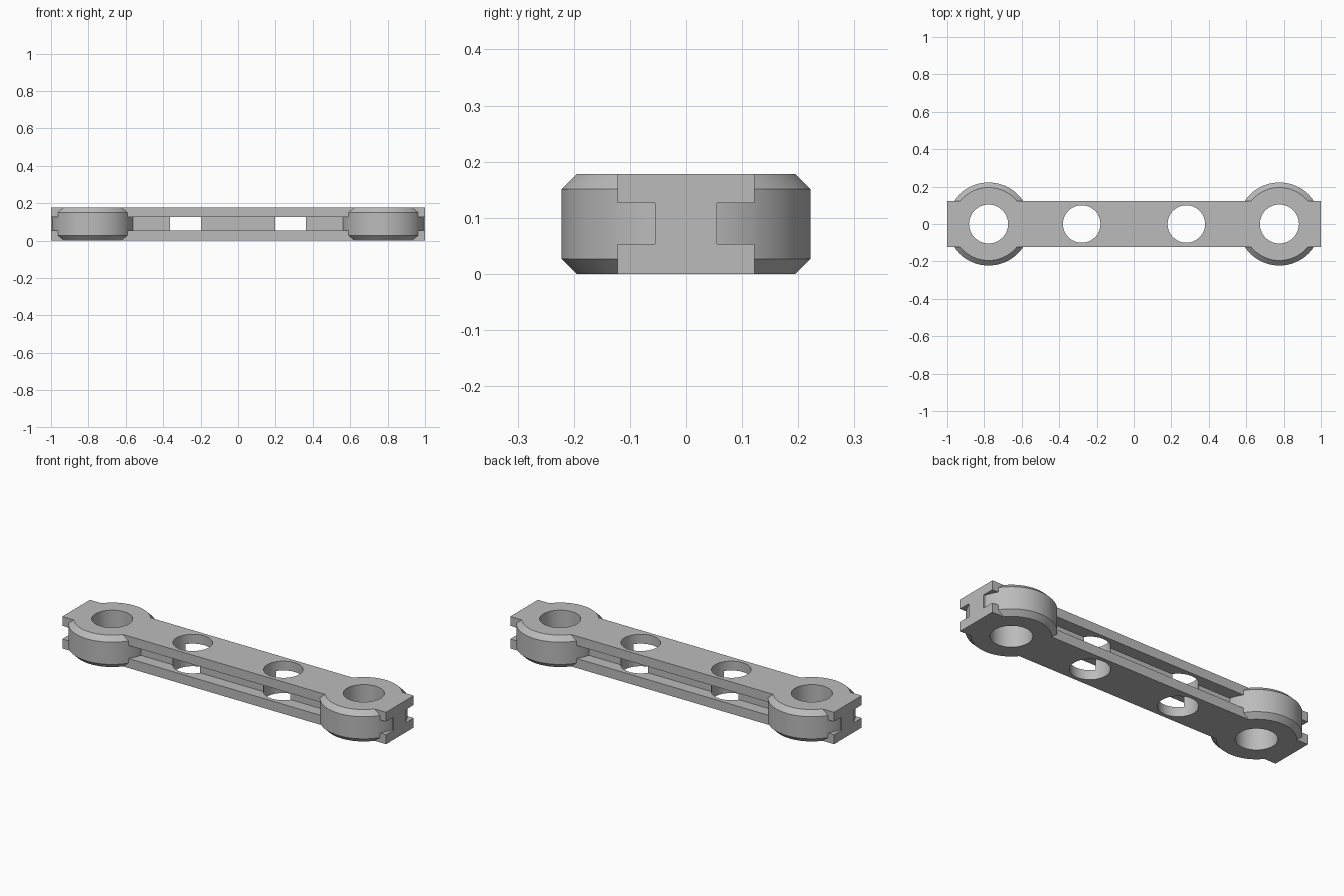
import bpy
import bmesh
import math

HEIGHT = 0.178
HALF_WIDTH = 0.122
WEB = 0.055                 # half thickness of the central web
GROOVE = (0.053, 0.126)     # bottom and top of the side grooves
BOSS_X, BOSS_R, CHAMFER = 0.777, 0.222, 0.027
HOLES = ((BOSS_X, 0.104), (0.28, 0.1))

if "Cube" in bpy.data.objects:
    bpy.data.objects.remove(bpy.data.objects["Cube"], do_unlink=True)

grey = bpy.data.materials.new("plain grey")
grey.use_nodes = True
colour = (0.5, 0.5, 0.5, 1)
grey.diffuse_color = colour
grey.node_tree.nodes["Principled BSDF"].inputs["Base Color"].default_value = colour


def finish(name, bm):
    bmesh.ops.recalc_face_normals(bm, faces=bm.faces)
    mesh = bpy.data.meshes.new(name)
    bm.to_mesh(mesh)
    bm.free()
    mesh.materials.append(grey)
    obj = bpy.data.objects.new(name, mesh)
    bpy.context.collection.objects.link(obj)
    return obj


def cylinder(name, x, radius, bottom, top, chamfer=0):
    """Upright cylinder, with optional chamfered rims."""
    bm = bmesh.new()
    bmesh.ops.create_cone(bm, cap_ends=True, segments=96, radius1=radius,
                          radius2=radius, depth=top - bottom)
    bmesh.ops.translate(bm, verts=bm.verts, vec=(x, 0, (top + bottom) / 2))
    if chamfer:
        rims = [e for e in bm.edges
                if abs(e.verts[0].co.z - e.verts[1].co.z) < 1e-4]
        bmesh.ops.bevel(bm, geom=rims, offset=chamfer, segments=1,
                        affect='EDGES')
    return finish(name, bm)


def combine(target, tool, operation):
    mod = target.modifiers.new(operation.lower(), 'BOOLEAN')
    mod.operation = operation
    mod.solver = 'EXACT'
    mod.object = tool
    bpy.context.view_layer.objects.active = target
    bpy.ops.object.modifier_apply(modifier=mod.name)
    bpy.data.objects.remove(tool, do_unlink=True)


# Beam: an H-shaped section extruded along x
low, high = GROOVE
half = [(HALF_WIDTH, 0), (HALF_WIDTH, low), (WEB, low),
        (WEB, high), (HALF_WIDTH, high), (HALF_WIDTH, HEIGHT)]
section = half + [(-y, z) for y, z in reversed(half)]
bm = bmesh.new()
face = bm.faces.new([bm.verts.new((-1, y, z)) for y, z in section])
ends = bmesh.ops.extrude_face_region(bm, geom=[face])["geom"]
bmesh.ops.translate(bm, vec=(2, 0, 0),
                    verts=[v for v in ends if isinstance(v, bmesh.types.BMVert)])
link = finish("link_beam", bm)

# Chamfered round bosses near both ends
for side in (-1, 1):
    combine(link, cylinder("boss", side * BOSS_X, BOSS_R, 0, HEIGHT, CHAMFER),
            'UNION')

# Through holes in the bosses and the beam
for x, radius in HOLES:
    for side in (-1, 1):
        combine(link, cylinder("hole_cutter", side * x, radius, -0.1, HEIGHT + 0.1),
                'DIFFERENCE')

# Smooth round walls, crisp edges
bpy.ops.object.select_all(action='DESELECT')
link.select_set(True)
bpy.context.view_layer.objects.active = link
bpy.ops.object.shade_smooth_by_angle(angle=math.radians(30))
